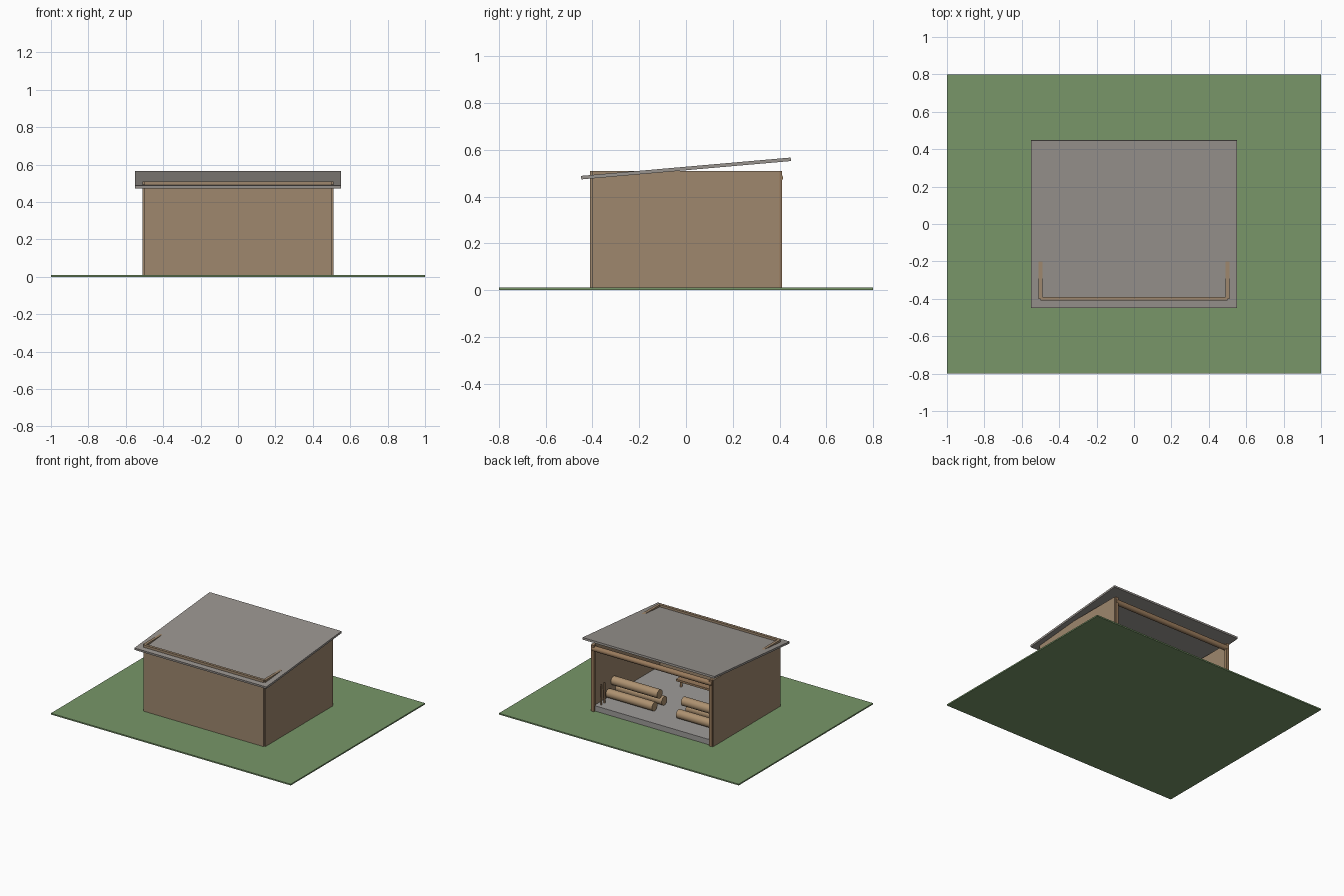
import bpy
from math import radians
from mathutils import Vector

old = bpy.data.objects.get("Cube")
if old:
    bpy.data.objects.remove(old, do_unlink=True)


def material(name, srgb):
    """Flat colour given as sRGB, stored as linear."""
    colour = [((c + 0.055) / 1.055) ** 2.4 for c in srgb] + [1]
    mat = bpy.data.materials.new(name)
    mat.use_nodes = True
    mat.diffuse_color = colour
    mat.node_tree.nodes["Principled BSDF"].inputs["Base Color"].default_value = colour
    return mat


grass = material("grass green", (0.47, 0.59, 0.41))
metal = material("roof grey", (0.60, 0.58, 0.56))
concrete = material("concrete grey", (0.62, 0.61, 0.60))
plank = material("wall brown", (0.62, 0.53, 0.43))
timber = material("timber brown", (0.60, 0.48, 0.36))
bark = material("log tan", (0.68, 0.57, 0.44))


def box(name, centre, size, mat):
    bpy.ops.mesh.primitive_cube_add(size=1, location=centre)
    ob = bpy.context.object
    ob.name = name
    ob.scale = size
    bpy.ops.object.transform_apply(location=False, rotation=False, scale=True)
    ob.data.materials.append(mat)
    return ob


def rod(name, start, end, radius, mat, sides=16):
    """Cylinder between two points."""
    a, b = Vector(start), Vector(end)
    bpy.ops.mesh.primitive_cylinder_add(vertices=sides, radius=radius,
                                        depth=(b - a).length, location=(a + b) / 2)
    ob = bpy.context.object
    ob.name = name
    ob.rotation_euler = (b - a).to_track_quat("Z", "Y").to_euler()
    ob.data.materials.append(mat)
    bpy.ops.object.shade_smooth_by_angle(angle=radians(40))
    return ob


# Ground, floor slab and the closed front wall
box("ground", (0, 0, 0.005), (2, 1.6, 0.01), grass)
box("floor_slab", (0, 0, 0.03), (0.98, 0.79, 0.04), concrete)
box("front_wall", (0, -0.4, 0.26), (1.0, 0.02, 0.5), plank)

# Sloping roof, lowest at the front
roof = box("roof", (0, 0, 0.52), (1.1, 0.9, 0.015), metal)
roof.rotation_euler.x = radians(5)

# Beam over the open rear
rod("rear_beam", (-0.5, 0.395, 0.48), (0.5, 0.395, 0.48), 0.02, timber)

for side, s in (("right", -1), ("left", 1)):
    box(side + "_wall", (s * 0.5, 0, 0.26), (0.02, 0.8, 0.5), plank)
    box(side + "_rear_post", (s * 0.493, 0.4, 0.26), (0.025, 0.02, 0.5), timber)

    # Stack of three logs
    for part, y, z in (("upper", 0.17, 0.155), ("rear", 0.23, 0.083), ("inner", 0.115, 0.083)):
        rod(f"{side}_{part}_log", (s * 0.1, y, z), (s * 0.485, y, z), 0.033, bark)

    # Bench legs
    rod(side + "_bench_leg", (s * 0.18, -0.2, 0.01), (s * 0.18, -0.2, 0.1), 0.01, timber)

# Bench along the closed wall
box("bench_seat", (0, -0.2, 0.105), (0.4, 0.07, 0.015), timber)

# Sticks leaning on the left wall
for i, y in enumerate((0.32, 0.36)):
    rod(f"leaning_stick_{i + 1}", (0.455, y, 0.05), (0.483, y - 0.04, 0.18), 0.006, timber, 8)
